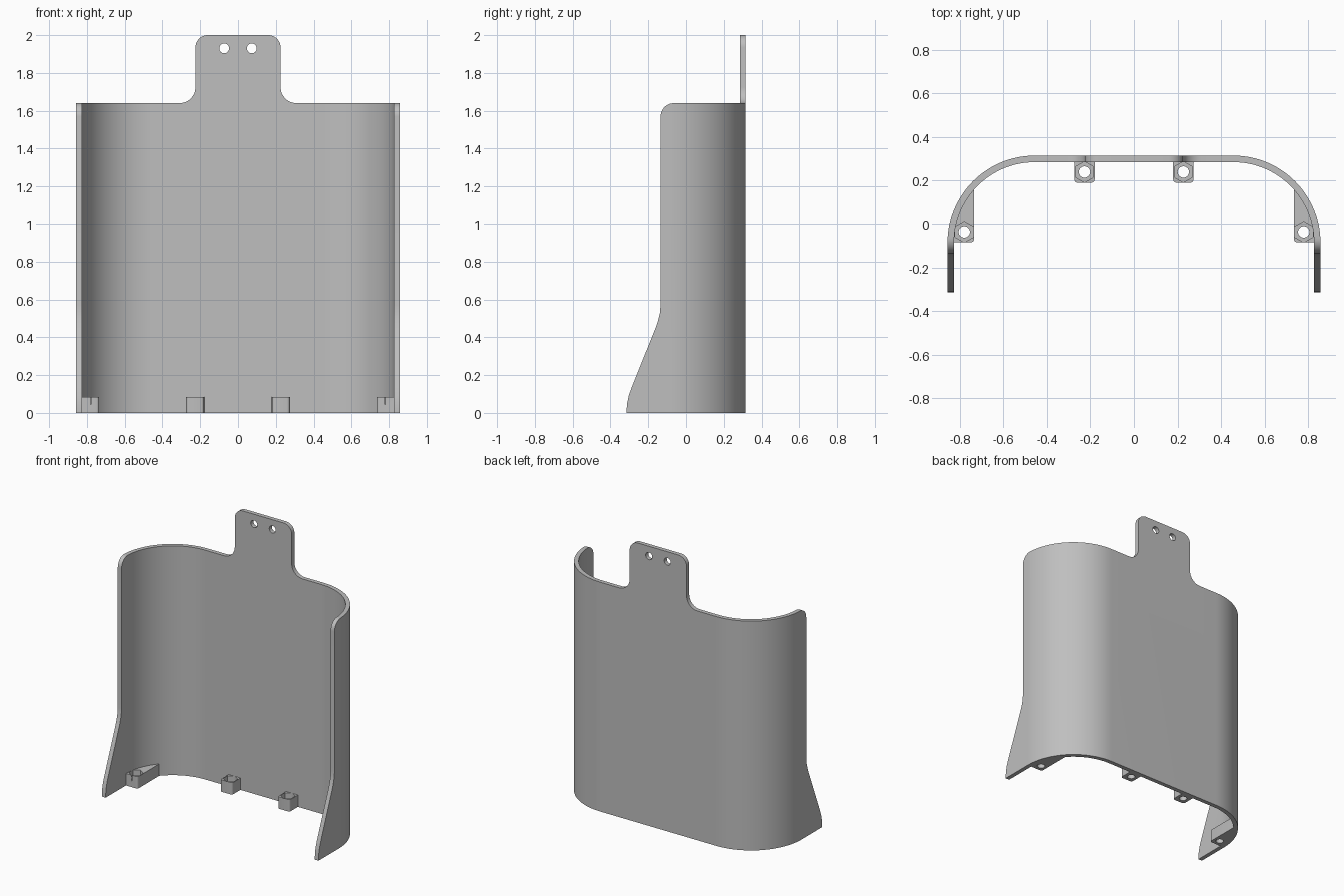
import bpy, bmesh
from math import sin, cos, radians, pi

if "Cube" in bpy.data.objects:
    bpy.data.objects.remove(bpy.data.objects["Cube"], do_unlink=True)

grey = bpy.data.materials.new("plain grey")
grey.use_nodes = True
colour = (0.52, 0.52, 0.52, 1)
grey.diffuse_color = colour
for node in grey.node_tree.nodes:
    if node.type == "BSDF_PRINCIPLED":
        node.inputs["Base Color"].default_value = colour


def arc(cx, cy, r, start, end, n=12):
    """Points along an arc, angles in degrees."""
    angles = [radians(start + (end - start) * i / n) for i in range(n + 1)]
    return [(cx + r * cos(a), cy + r * sin(a)) for a in angles]


def circle(cx, cy, r, n, start=0):
    return arc(cx, cy, r, start, start + 360, n)[:-1]


def mirrored(points):
    """Close a right-hand outline with its mirror image."""
    return points + [(-a, b) for a, b in reversed(points)]


def prism(name, points, axis, lo, hi):
    """Extrude a flat outline along one axis."""
    place = {"x": lambda a, b: (lo, a, b),
             "y": lambda a, b: (a, lo, b),
             "z": lambda a, b: (a, b, lo)}[axis]
    bm = bmesh.new()
    face = bm.faces.new([bm.verts.new(place(a, b)) for a, b in points])
    out = bmesh.ops.extrude_face_region(bm, geom=[face])
    for v in out["geom"]:
        if isinstance(v, bmesh.types.BMVert):
            v.co["xyz".index(axis)] = hi
    bmesh.ops.recalc_face_normals(bm, faces=bm.faces)
    mesh = bpy.data.meshes.new(name)
    bm.to_mesh(mesh)
    bm.free()
    mesh.materials.append(grey)
    obj = bpy.data.objects.new(name, mesh)
    bpy.context.collection.objects.link(obj)
    return obj


def combine(obj, tool, operation):
    """Apply a boolean and throw the tool away."""
    mod = obj.modifiers.new("cut", "BOOLEAN")
    mod.operation, mod.object, mod.solver = operation, tool, "EXACT"
    deps = bpy.context.evaluated_depsgraph_get()
    mesh = bpy.data.meshes.new_from_object(obj.evaluated_get(deps))
    obj.modifiers.clear()
    obj.data = mesh
    bpy.data.objects.remove(tool, do_unlink=True)


def finish(obj):
    obj.data.shade_smooth()
    obj.data.set_sharp_from_angle(angle=radians(30))


W, D, WALL, R = 0.857, 0.315, 0.03, 0.4
CX, CY = W - R, D - R
TOP = 1.64

# Curved shell: a U-shaped wall
outer = [(W, -D)] + arc(CX, CY, R, 0, 90, 32)
inner = arc(CX, CY, R - WALL, 90, 0, 32) + [(W - WALL, -D)]
left_half = outer[::-1] + inner[::-1]
outline = mirrored(outer) + mirrored(inner[::-1])[::-1]
shell = prism("shell", outline, "z", 0, 2)

# Front outline: flat rim with a rounded hanging tab
half = [(1, -0.1), (1, TOP)]
half += arc(0.31, TOP + 0.085, 0.085, 270, 180)
half += arc(0.225 - 0.065, 2 - 0.065, 0.065, 0, 90)
combine(shell, prism("rim_cutter", mirrored(half), "y", -1, 1), "INTERSECT")

# Side outline: rounded top corner and flared foot
side = [(1, -0.1), (-D, -0.1), (-D, 0.01), (-0.312, 0.05), (-0.303, 0.092),
        (-0.288, 0.135), (-0.162, 0.448), (-0.149, 0.485), (-0.139, 0.525),
        (-0.135, 0.57)]
side += arc(-0.065, TOP - 0.07, 0.07, 180, 90)
side += [(-0.06, 2.1), (1, 2.1)]
combine(shell, prism("flare_cutter", side, "x", -1, 1), "INTERSECT")

# Two hanging holes in the tab
for s in (-1, 1):
    combine(shell, prism("hole_cutter", circle(s * 0.073, 1.93, 0.026, 24),
                         "y", 0, 1), "DIFFERENCE")
finish(shell)


def bracket(name, points, x, y):
    """Foot lug with a screw hole and a hexagonal nut pocket."""
    lug = prism(name, points, "z", 0, 0.085)
    combine(lug, prism("screw_cutter", circle(x, y, 0.026, 24), "z", -1, 1),
            "DIFFERENCE")
    combine(lug, prism("nut_cutter", circle(x, y, 0.048, 6, 90), "z", 0.045, 1),
            "DIFFERENCE")
    finish(lug)


for s, label in ((-1, "right"), (1, "left")):
    # Square lugs on the back wall, with small fillets at the wall
    bx, by = s * 0.227, 0.24
    lug = [(0.058, 0.06)] + arc(0.057, 0.04, 0.01, 90, 180, 4)
    lug += arc(0.032, -0.034, 0.015, 0, -90, 5)
    bracket(label + "_back_lug", [(bx + a, by + b) for a, b in mirrored(lug)],
            bx, by)
    # Corner lugs filling the space up to the curved wall
    corner = arc(CX, CY, R - WALL / 2, 0, 43.8, 14)
    corner += arc(0.735 + 0.015, CY + 0.015, 0.015, 180, 270, 5)
    bracket(label + "_side_lug", [(s * a, b) for a, b in corner],
            s * 0.78, -0.038)
